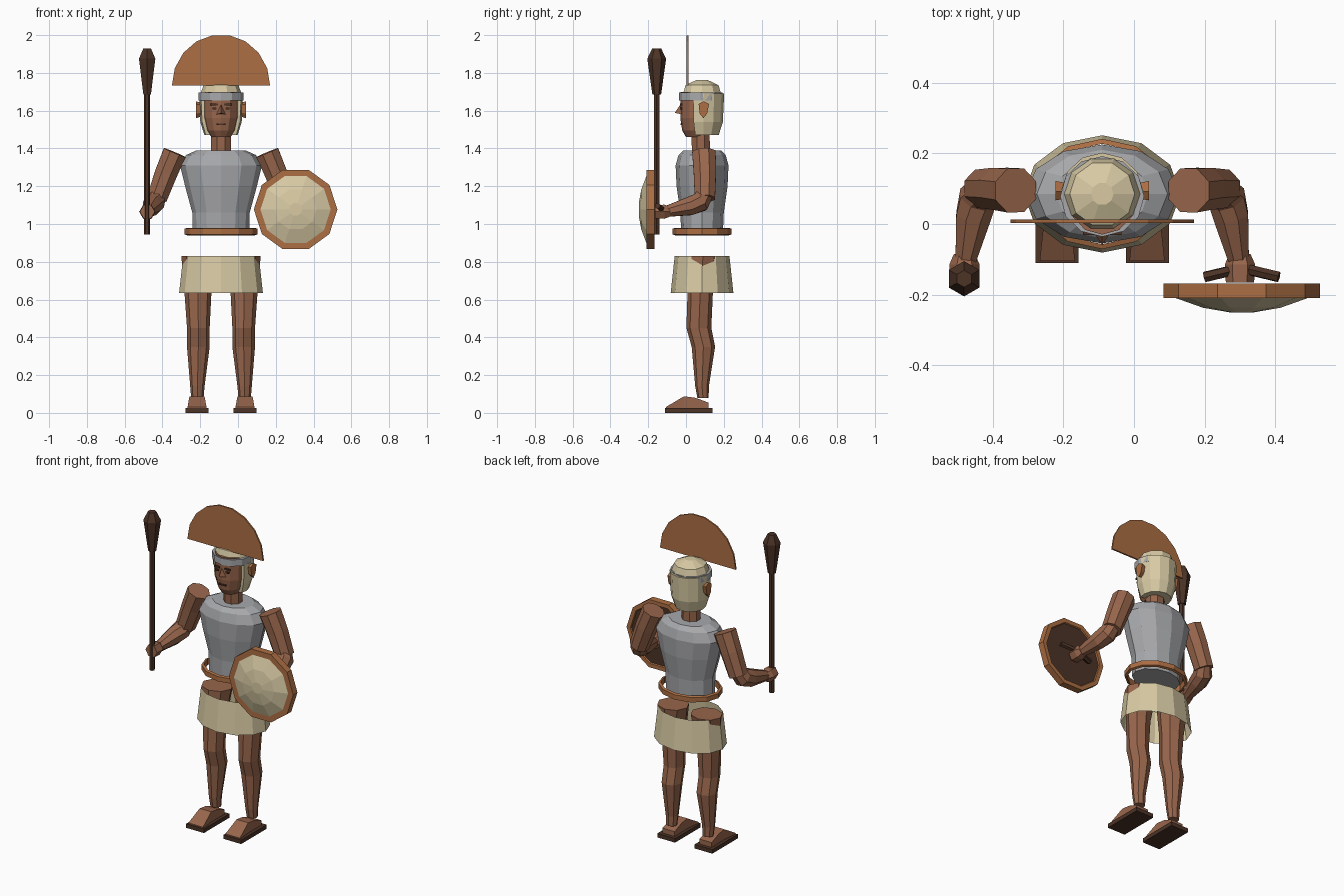
import bpy, bmesh, math
from mathutils import Vector

if "Cube" in bpy.data.objects:
    bpy.data.objects.remove(bpy.data.objects["Cube"])

CX, CY = -0.09, 0.085  # body axis


def material(name, r, g, b):
    m = bpy.data.materials.new(name)
    lin = [((c / 255 + 0.055) / 1.055) ** 2.4 for c in (r, g, b)]
    m.diffuse_color = (*lin, 1)
    m.use_nodes = True
    m.node_tree.nodes["Principled BSDF"].inputs["Base Color"].default_value = m.diffuse_color
    return m


SKIN = material("skin", 152, 102, 76)
BRONZE = material("bronze", 172, 110, 67)
CREAM = material("cream", 216, 202, 164)
STEEL = material("steel", 168, 169, 172)
DARK = material("dark_wood", 76, 51, 38)


def finish(name, bm, *mats):
    bmesh.ops.recalc_face_normals(bm, faces=bm.faces)
    me = bpy.data.meshes.new(name)
    bm.to_mesh(me)
    bm.free()
    for m in mats:
        me.materials.append(m)
    ob = bpy.data.objects.new(name, me)
    bpy.context.collection.objects.link(ob)
    return ob


def skin_rings(name, rings, mat, caps=True, closed=True, loop=False):
    """Bridge a list of point rings into a surface."""
    bm = bmesh.new()
    vs = [[bm.verts.new(p) for p in r] for r in rings]
    n = len(vs[0])
    pairs = list(zip(vs, vs[1:])) + ([(vs[-1], vs[0])] if loop else [])
    for a, b in pairs:
        for i in range(n if closed else n - 1):
            j = (i + 1) % n
            bm.faces.new((a[i], a[j], b[j], b[i]))
    if caps:
        bm.faces.new(vs[0])
        bm.faces.new(vs[-1])
    return finish(name, bm, mat)


def ellipse(cx, cy, z, rx, ry, n, phase=0.0):
    return [(cx + rx * math.cos(math.tau * (i + phase) / n),
             cy + ry * math.sin(math.tau * (i + phase) / n), z) for i in range(n)]


def loft(name, rings, mat, n=12, phase=0.0, **kw):
    return skin_rings(name, [ellipse(*r, n, phase) for r in rings], mat, **kw)


def limb(name, pts, radii, mat, n=8):
    """Tube with mitred joints along a path."""
    pts = [Vector(p) for p in pts]
    rings = []
    for i, p in enumerate(pts):
        d = (pts[min(i + 1, len(pts) - 1)] - pts[max(i - 1, 0)]).normalized()
        u = d.cross(Vector((1, 0, 0))).normalized()
        v = d.cross(u)
        rings.append([p + radii[i] * (u * math.cos(a) + v * math.sin(a))
                      for a in (math.tau * (k + 0.5) / n for k in range(n))])
    return skin_rings(name, rings, mat)


def box(name, c, s, mat):
    x, y, z = (k / 2 for k in s)
    return skin_rings(name, [[(c[0] + a * x, c[1] + b * y, c[2] + h * z)
                              for a, b in ((-1, -1), (1, -1), (1, 1), (-1, 1))]
                             for h in (-1, 1)], mat)


def extrude_x(name, profile, x0, x1, mat):
    return skin_rings(name, [[(x, y, z) for y, z in profile] for x in (x0, x1)], mat)


# Torso armour, belt and open skirt
loft("torso", [(CX, CY, 0.945, .15, .11), (CX, CY, 1.06, .152, .115),
               (CX, CY, 1.2, .19, .135), (CX, CY, 1.31, .217, .14),
               (CX, CY, 1.365, .185, .125), (CX, CY, 1.39, .13, .10)], STEEL)
loft("belt", [(CX, CY, .94, .178, .142), (CX, CY, .945, .192, .156), (CX, CY, .975, .192, .156),
              (CX, CY, .98, .178, .142)], BRONZE, caps=False, loop=True)
loft("skirt", [(CX, CY, .635, .222, .166), (CX, CY, .83, .2, .145)], CREAM, caps=False)

# Head and neck
loft("neck", [(CX, .08, 1.37, .056, .052), (CX, .075, 1.52, .056, .052)], SKIN, n=8, phase=.5)
loft("head", [(CX, .055, 1.46, .05, .055), (CX, .06, 1.495, .075, .08),
              (CX, .065, 1.56, .093, .095), (CX, .07, 1.7, .096, .1)], SKIN)
loft("hair_cap", [(CX, CY, 1.68, .113, .108), (CX, CY, 1.735, .092, .092),
                  (CX, CY, 1.762, .032, .032)], CREAM, n=10)
arc = [math.radians(-24 + 228 * i / 8) for i in range(9)]
skin_rings("back_hair", [[(CX + r * math.cos(a), CY + r * math.sin(a), z) for a in arc]
                         for z, r in ((1.47, .088), (1.54, .11), (1.69, .117))], CREAM)
loft("headband", [(CX, .078, 1.655, .119, .114), (CX, .078, 1.695, .119, .114)], STEEL)

# Face
bm = bmesh.new()
v = [bm.verts.new(p) for p in ((CX - .026, -.02, 1.58), (CX + .026, -.02, 1.58),
                               (CX, -.06, 1.588), (CX, -.028, 1.635))]
for f in ((0, 1, 2), (0, 2, 3), (1, 2, 3), (0, 1, 3)):
    bm.faces.new([v[i] for i in f])
finish("nose", bm, SKIN)
box("mouth", (CX, -.025, 1.528), (.05, .009, .008), DARK)

# Mirrored parts about the body axis
for side, s in (("right", -1), ("left", 1)):
    def X(d):
        return CX + s * d

    box(side + "_brow", (X(.035), -.026, 1.632), (.04, .0095, .01), DARK)
    box(side + "_eye", (X(.035), -.026, 1.612), (.02, .0095, .01), DARK)
    skin_rings(side + "_ear", [[(X(d), .092 + k * y, 1.605 + k * z) for y, z in
               ((0, -.045), (.02, -.02), (.03, .03), (0, .045), (-.025, .03), (-.02, -.02))]
               for d, k in ((.09, .7), (.132, 1))], BRONZE)

    # Leg with thigh, knee, calf and ankle
    loft(side + "_leg", [(X(.125), .09, .08, .033, .03), (X(.125), .085, .14, .038, .036),
                         (X(.12), .092, .35, .06, .062), (X(.12), .068, .45, .06, .066),
                         (X(.122), .075, .63, .071, .067), (X(.115), .09, .83, .095, .085)],
         SKIN, n=8)
    # Sandal and wedge foot
    box(side + "_sole", (X(.128), .015, .0125), (.122, .25, .025), DARK)
    skin_rings(side + "_foot", [[(X(.127 + a * w), y, z) for a in (-1, 1)] + [(X(.127 + w), y, .024),
               (X(.127 - w), y, .024)] for y, z, w in
               ((-.105, .032, .05), (-.01, .088, .04), (.05, .08, .04), (.118, .055, .042))], SKIN)

    # Arm bent forward at the elbow
    limb(side + "_upper_arm", [(X(.245), .095, 1.378), (X(.29), .1, 1.27), (X(.34), .1, 1.135)],
         [.067, .064, .058], SKIN)
    limb(side + "_forearm", [(X(.33), .105, 1.165), (X(.352), .075, 1.115), (X(.365), .02, 1.095),
                             (X(.388), -.11, 1.065)], [.045, .056, .053, .03], SKIN)
    limb(side + "_hand", [(X(.39), -.085, 1.065), (X(.39), -.115, 1.065), (X(.39), -.165, 1.065)],
         [.03, .043, .04], SKIN, n=6)

# Crest: thin half disc above the brow
half = [(CX + .26 * math.cos(math.pi * i / 9), 1.733 + .27 * math.sin(math.pi * i / 9))
        for i in range(10)]
skin_rings("crest", [[(x, y, z) for x, z in half] for y in (.003, .013)], BRONZE)

# Club with flared head
KX, KY = -.481, -.155
loft("club_shaft", [(KX, KY, .945, .016, .016), (KX, KY, 1.7, .016, .016)], DARK, n=6)
loft("club_head", [(KX, KY, 1.685, .023, .023), (KX, KY, 1.875, .05, .05),
                   (KX, KY, 1.928, .024, .024)], DARK, n=6, phase=.5)

# Shield: bronze rim, cream domed face, dark back and grip
SX, SZ = .305, 1.077


def disc(y, r):
    return [(SX + r * math.cos(math.tau * i / 10), y, SZ + r * math.sin(math.tau * i / 10))
            for i in range(10)]


skin_rings("shield_rim", [disc(-.168, .215), disc(-.168, .221), disc(-.21, .221), disc(-.21, .185),
                          disc(-.185, .185), disc(-.168, .195)], BRONZE, caps=False, loop=True)
skin_rings("shield_face", [disc(-.19, .186), disc(-.21, .186), disc(-.237, .11),
                           disc(-.25, .035)], CREAM)
skin_rings("shield_back", [disc(-.175, .216), disc(-.180, .19)], DARK)
for s in (-1, 1):
    limb("shield_grip", [(SX, -.125, SZ), (SX + s * .105, -.15, SZ + s * .02)],
         [.016, .016], DARK, n=6)
